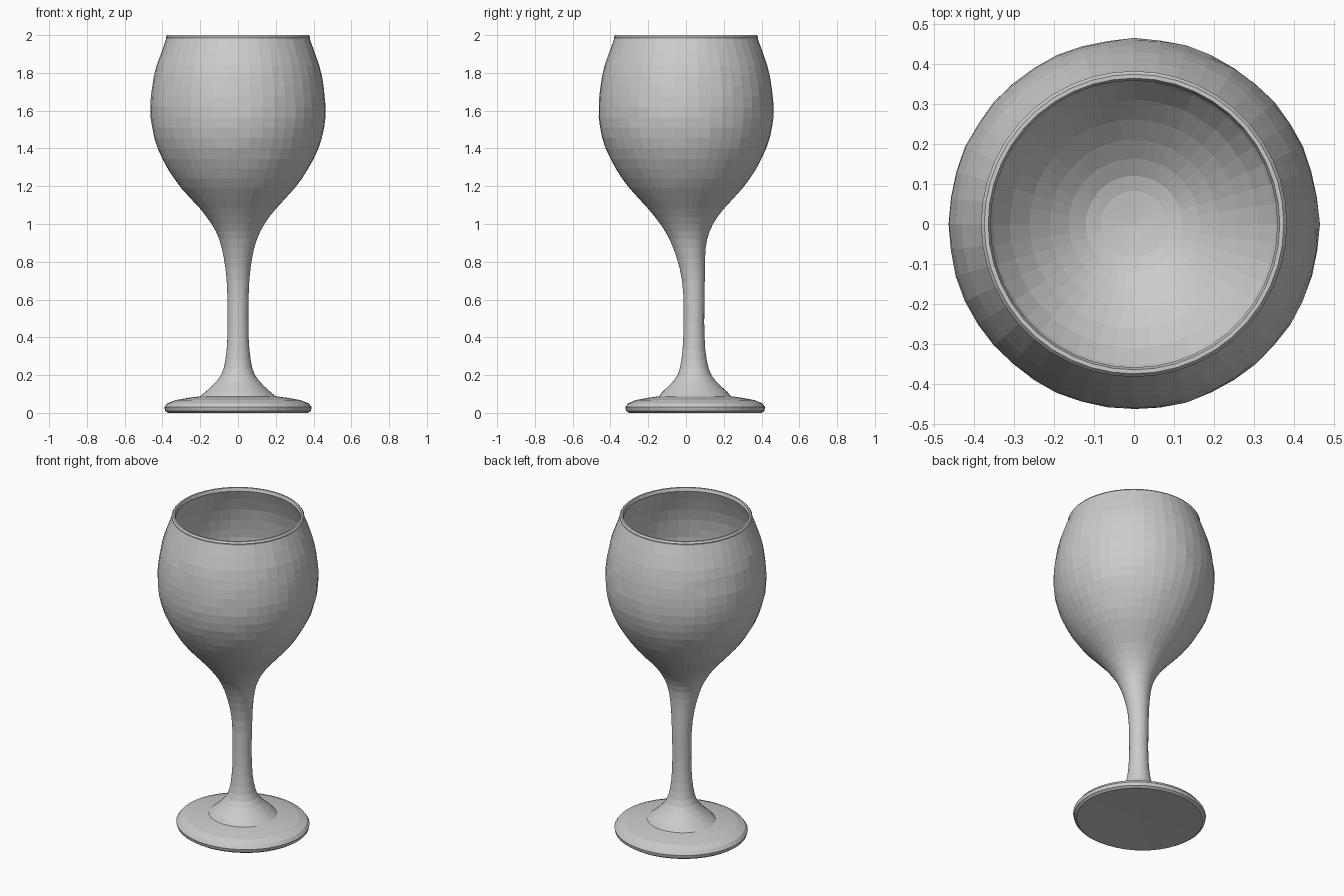
import bpy
import bmesh
import math
import random
from mathutils import Vector

random.seed(4)
SIDES = 44

cube = bpy.data.objects.get("Cube")
if cube:
    bpy.data.objects.remove(cube, do_unlink=True)

# One plain grey for the whole goblet
grey = bpy.data.materials.new("light grey")
grey.use_nodes = True
colour = (0.6, 0.6, 0.6, 1)
grey.diffuse_color = colour
grey.node_tree.nodes["Principled BSDF"].inputs["Base Color"].default_value = colour

# Half profiles as (radius, height)
foot = [(0, 0.01), (0.37, 0), (0.385, 0.01), (0.39, 0.03), (0.375, 0.05),
        (0.33, 0.068), (0.26, 0.08), (0.2, 0.088)]
stem_and_bowl = [(0.2, 0.088), (0.14, 0.14), (0.09, 0.2), (0.067, 0.28),
                 (0.056, 0.4), (0.055, 0.55), (0.06, 0.7), (0.075, 0.82),
                 (0.1, 0.92), (0.14, 1), (0.2, 1.08), (0.3, 1.19),
                 (0.37, 1.29), (0.425, 1.4), (0.455, 1.51), (0.463, 1.62),
                 (0.453, 1.73), (0.43, 1.84), (0.38, 1.98)]
rim = [(0.382, 1.99), (0.374, 2), (0.364, 2), (0.358, 1.98)]
inside = [(0.358, 1.98), (0.41, 1.84), (0.438, 1.7), (0.443, 1.6),
          (0.425, 1.47), (0.385, 1.36), (0.31, 1.24), (0.21, 1.14),
          (0.12, 1.08), (0.05, 1.065), (0, 1.06)]


def rounded(points):
    """Add a midpoint on a smooth curve between neighbouring points."""
    p = [Vector(q) for q in points]
    result = [p[0]]
    for i in range(len(p) - 1):
        before, after = p[max(i - 1, 0)], p[min(i + 2, len(p) - 1)]
        result.append((9 * (p[i] + p[i + 1]) - before - after) / 16)
        result.append(p[i + 1])
    return result


def stem_offset(z):
    """The foot and stem sit slightly behind the bowl's axis."""
    t = min(max((1.08 - z) / 0.45, 0), 1)
    return 0.042 * t * t * (3 - 2 * t) + 0.008 * max(0, 1 - z / 0.3)


# Turn the complete profile into a closed goblet
profile = [Vector(q) for q in foot] + rounded(stem_and_bowl)[1:]
profile += [Vector(q) for q in rim] + rounded(inside)[1:]
bm = bmesh.new()
verts = [bm.verts.new((p.x, 0, p.y)) for p in profile]
edges = [bm.edges.new(pair) for pair in zip(verts, verts[1:])]
bmesh.ops.spin(bm, geom=verts + edges, cent=(0, 0, 0), axis=(0, 0, 1),
               angle=math.tau, steps=SIDES, use_duplicate=False)
bmesh.ops.remove_doubles(bm, verts=bm.verts, dist=0.0005)

# Hand-made unevenness, and the off-centre stem
for v in bm.verts:
    x, y, z = v.co
    if 0.1 < z < 1.97:
        wobble = 1 + random.uniform(-0.004, 0.004)
        v.co.x *= wobble
        v.co.y *= wobble
    if z < 0.09:
        v.co.y *= 0.95
    v.co.y += stem_offset(z)

bmesh.ops.recalc_face_normals(bm, faces=bm.faces)
mesh = bpy.data.meshes.new("goblet")
bm.to_mesh(mesh)
bm.free()
mesh.materials.append(grey)
goblet = bpy.data.objects.new("goblet", mesh)
bpy.context.collection.objects.link(goblet)
